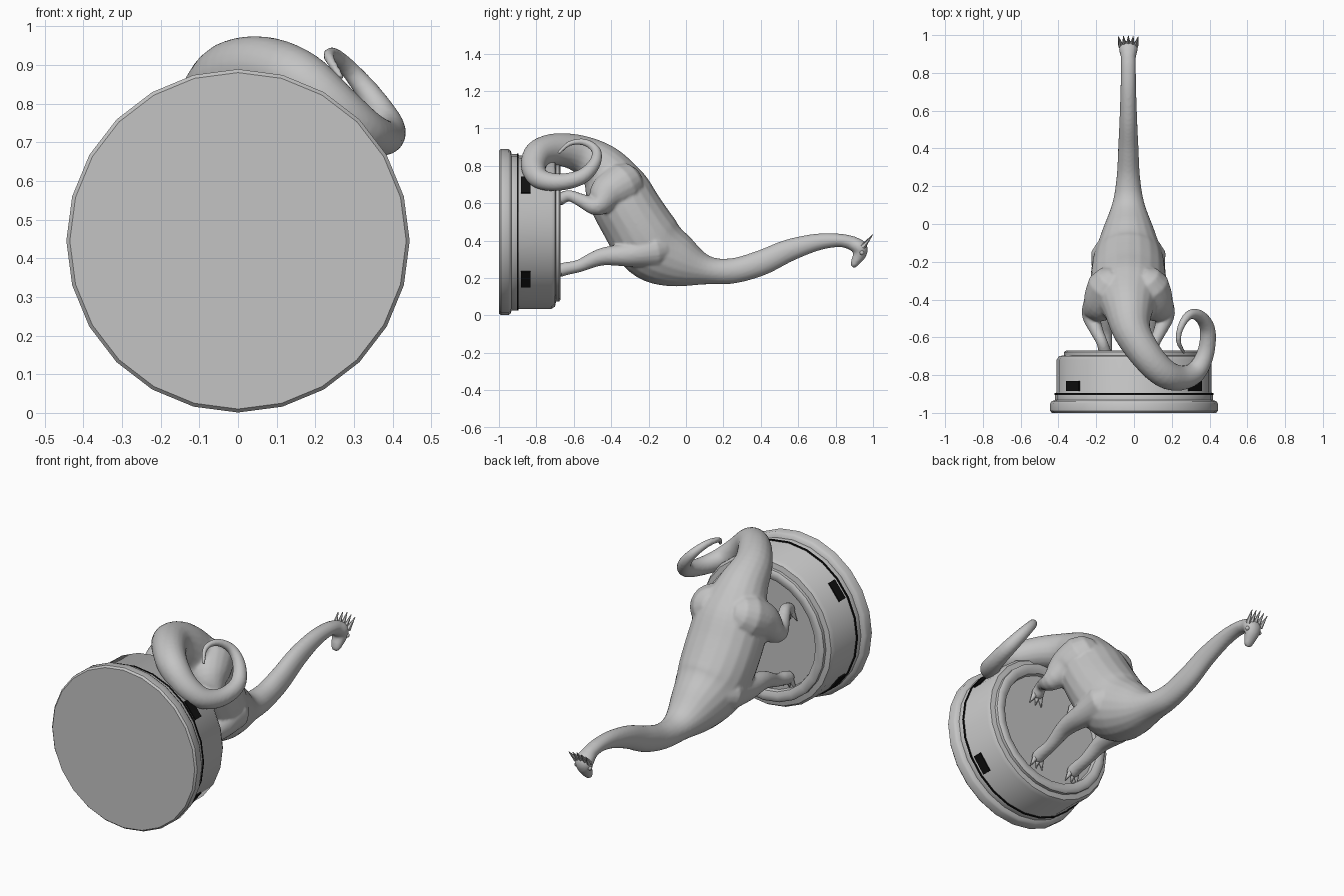
import bpy, bmesh, math
from mathutils import Vector, Matrix

cube = bpy.data.objects.get("Cube")
if cube:
    bpy.data.objects.remove(cube, do_unlink=True)

CX = -0.03                            # centre plane of the animal
AXIS = Vector((0, 0, 0.445))          # axis of the base, along y


def material(name, value):
    m = bpy.data.materials.new(name)
    m.use_nodes = True
    m.diffuse_color = (value, value, value, 1)
    m.node_tree.nodes["Principled BSDF"].inputs["Base Color"].default_value = (value, value, value, 1)
    return m


GREY = material("plain grey", 0.55)
BLACK = material("black", 0.005)


def finish(bm, name, mat, angle=None):
    bmesh.ops.recalc_face_normals(bm, faces=bm.faces)
    me = bpy.data.meshes.new(name)
    bm.to_mesh(me)
    bm.free()
    ob = bpy.data.objects.new(name, me)
    bpy.context.collection.objects.link(ob)
    me.materials.append(mat)
    if angle:
        bpy.ops.object.select_all(action='DESELECT')
        ob.select_set(True)
        bpy.context.view_layer.objects.active = ob
        bpy.ops.object.shade_smooth_by_angle(angle=math.radians(angle))
    return ob


def catmull(a, b, c, d, t):
    return 0.5 * (2 * b + (c - a) * t + (2 * a - 5 * b + 4 * c - d) * t * t
                  + (3 * b - a - 3 * c + d) * t ** 3)


def loft(bm, keys, steps=5, sides=20):
    """Tube through (x, y, z, half width, half depth) keys, with rounded ends."""
    path, sizes = [], []
    k = [keys[0]] + keys + [keys[-1]]
    for i in range(len(keys) - 1):
        for j in range(steps + (i == len(keys) - 2)):
            v = [catmull(*q, j / steps) for q in zip(*k[i:i + 4])]
            path.append(Vector(v[:3]))
            sizes.append(v[3:])
    side, rings = Vector((1, 0, 0)), []
    last = len(path) - 1
    for i, p in enumerate(path):
        t = (path[min(i + 1, last)] - path[max(i - 1, 0)]).normalized()
        side = (side - t * side.dot(t)).normalized()
        up = t.cross(side)
        spots = [(0, 1)]
        if i in (0, last):
            sign = -1 if i == 0 else 1
            caps = [(sign * 0.55, 0.8), (sign * 0.85, 0.4)]
            spots = caps[::-1] + spots if i == 0 else spots + caps
        w, d = sizes[i]
        for push, scale in spots:
            c = p + t * push * min(w, d)
            rings.append([bm.verts.new(c + (side * w * math.cos(a) + up * d * math.sin(a)) * scale)
                          for a in (2 * math.pi * n / sides for n in range(sides))])
    for r, s in zip(rings, rings[1:]):
        for n in range(sides):
            m = (n + 1) % sides
            bm.faces.new((r[n], r[m], s[m], s[n]))
    bm.faces.new(rings[0])
    bm.faces.new(rings[-1])


def cone(bm, base, tip, radius, sides=8):
    d = Vector(tip) - Vector(base)
    rot = d.to_track_quat('Z', 'Y').to_matrix().to_4x4()
    mid = (Vector(tip) + Vector(base)) / 2
    bmesh.ops.create_cone(bm, cap_ends=True, segments=sides, radius1=radius, radius2=radius * 0.1,
                          depth=d.length, matrix=Matrix.Translation(mid) @ rot)


def lathe(name, profile, mat, angle, closed=False):
    """Spin (y, radius) points round the base axis, 24 sides."""
    bm = bmesh.new()
    rings = [[bm.verts.new(AXIS + Vector((r * math.sin(a), y, r * math.cos(a))))
              for a in (math.radians(15 * n) for n in range(24))] for y, r in profile]
    pairs = list(zip(rings, rings[1:]))
    if closed:
        pairs.append((rings[-1], rings[0]))
    else:
        bm.faces.new(rings[0])
        bm.faces.new(rings[-1])
    for r, s in pairs:
        for n in range(24):
            m = (n + 1) % 24
            bm.faces.new((r[n], r[m], s[m], s[n]))
    return finish(bm, name, mat, angle)


# Round pedestal with flange, groove, raised lip and sunken floor
lathe("pedestal", [(-1, 0.435), (-0.99, 0.444), (-0.95, 0.444), (-0.938, 0.436), (-0.932, 0.418),
                   (-0.905, 0.418), (-0.89, 0.41), (-0.72, 0.41), (-0.7, 0.398), (-0.695, 0.37),
                   (-0.678, 0.37), (-0.67, 0.36), (-0.67, 0.335), (-0.68, 0.315), (-0.7, 0.31)], GREY, 40)
lathe("groove_band", [(-0.904, 0.4), (-0.904, 0.42), (-0.896, 0.42), (-0.896, 0.4)], BLACK, 30, True)

# Four dark plates on the pedestal side
for n, deg in enumerate((38, 142, 218, 322)):
    bm = bmesh.new()
    a = math.radians(deg)
    out = Vector((math.cos(a), 0, math.sin(a)))
    place = Matrix.Translation(AXIS + out * 0.409 + Vector((0, -0.857, 0))) @ Matrix.Rotation(-a, 4, 'Y')
    bmesh.ops.create_cube(bm, size=1, matrix=place @ Matrix.Diagonal((0.009, 0.052, 0.108, 1)))
    finish(bm, "side_plate_%d" % (n + 1), BLACK)

# Body: head, neck, trunk and curled tail in one sweep, then limbs, all fused
trunk = [(0.895, 0.385, 0.04, 0.038), (0.82, 0.401, 0.04, 0.036), (0.7, 0.391, 0.042, 0.046),
         (0.55, 0.347, 0.047, 0.06), (0.4, 0.28, 0.054, 0.068), (0.25, 0.238, 0.062, 0.068),
         (0.11, 0.242, 0.085, 0.078), (-0.04, 0.29, 0.14, 0.145), (-0.18, 0.37, 0.185, 0.185),
         (-0.29, 0.53, 0.2, 0.18), (-0.37, 0.67, 0.19, 0.17), (-0.45, 0.79, 0.135, 0.13)]
tail = [(-0.01, -0.57, 0.865, 0.1), (0.07, -0.7, 0.888, 0.085), (0.16, -0.79, 0.86, 0.077),
        (0.25, -0.815, 0.79, 0.066), (0.33, -0.78, 0.73, 0.055), (0.38, -0.68, 0.712, 0.046),
        (0.39, -0.56, 0.74, 0.041), (0.35, -0.49, 0.81, 0.033), (0.295, -0.48, 0.88, 0.025),
        (0.25, -0.54, 0.925, 0.019), (0.235, -0.62, 0.92, 0.014), (0.265, -0.68, 0.87, 0.01)]
head = [(0.87, 0.392, 0.036, 0.034), (0.925, 0.365, 0.05, 0.042), (0.93, 0.33, 0.043, 0.036),
        (0.908, 0.29, 0.031, 0.026), (0.898, 0.272, 0.026, 0.019)]
front_leg = [(0.1, -0.17, 0.35, 0.1), (0.125, -0.3, 0.325, 0.066), (0.125, -0.45, 0.313, 0.047),
             (0.12, -0.57, 0.265, 0.034), (0.12, -0.64, 0.25, 0.035), (0.12, -0.675, 0.24, 0.036)]
hind_leg = [(0.1, -0.34, 0.7, 0.12), (0.145, -0.42, 0.65, 0.1), (0.195, -0.48, 0.585, 0.053),
            (0.17, -0.56, 0.615, 0.036), (0.14, -0.625, 0.64, 0.03), (0.125, -0.675, 0.62, 0.034)]

bm = bmesh.new()
loft(bm, [(CX, *p) for p in trunk] + [(*p, p[3]) for p in tail])
loft(bm, [(CX, *p) for p in head])
for side in (1, -1):
    for leg in (front_leg, hind_leg):
        loft(bm, [(CX + side * x, y, z, r, r) for x, y, z, r in leg])
body = finish(bm, "animal_body", GREY)
remesh = body.modifiers.new("fuse", 'REMESH')
remesh.mode = 'VOXEL'
remesh.voxel_size = 0.008
remesh.use_smooth_shade = True
relax = body.modifiers.new("relax", 'SMOOTH')
relax.factor = 0.5
relax.iterations = 5

# Three toes on each foot, pointing forward and down
for label, leg in (("front", front_leg), ("hind", hind_leg)):
    for side, hand in ((1, "left"), (-1, "right")):
        bm = bmesh.new()
        x, y, z, r = leg[-1]
        for spread in (-1, 0, 1):
            start = (CX + side * x + spread * 0.018, y, z - 0.01)
            cone(bm, start, (start[0] + spread * 0.022, y - 0.018, z - 0.062), 0.017)
        finish(bm, "%s_%s_toes" % (label, hand), GREY, 50)

# Crest of five spikes, and small brows
bm = bmesh.new()
for n in range(-2, 3):
    cone(bm, (CX + n * 0.02, 0.945, 0.365), (CX + n * 0.026, 0.998 - abs(n) * 0.003, 0.432 - abs(n) * 0.006), 0.015, 6)
finish(bm, "head_crest", GREY, 30)
for side, hand in ((1, "left"), (-1, "right")):
    bm = bmesh.new()
    bmesh.ops.create_uvsphere(bm, u_segments=12, v_segments=8, radius=0.012,
                              matrix=Matrix.Translation((CX + side * 0.04, 0.94, 0.335)))
    finish(bm, hand + "_brow", GREY, 60)
